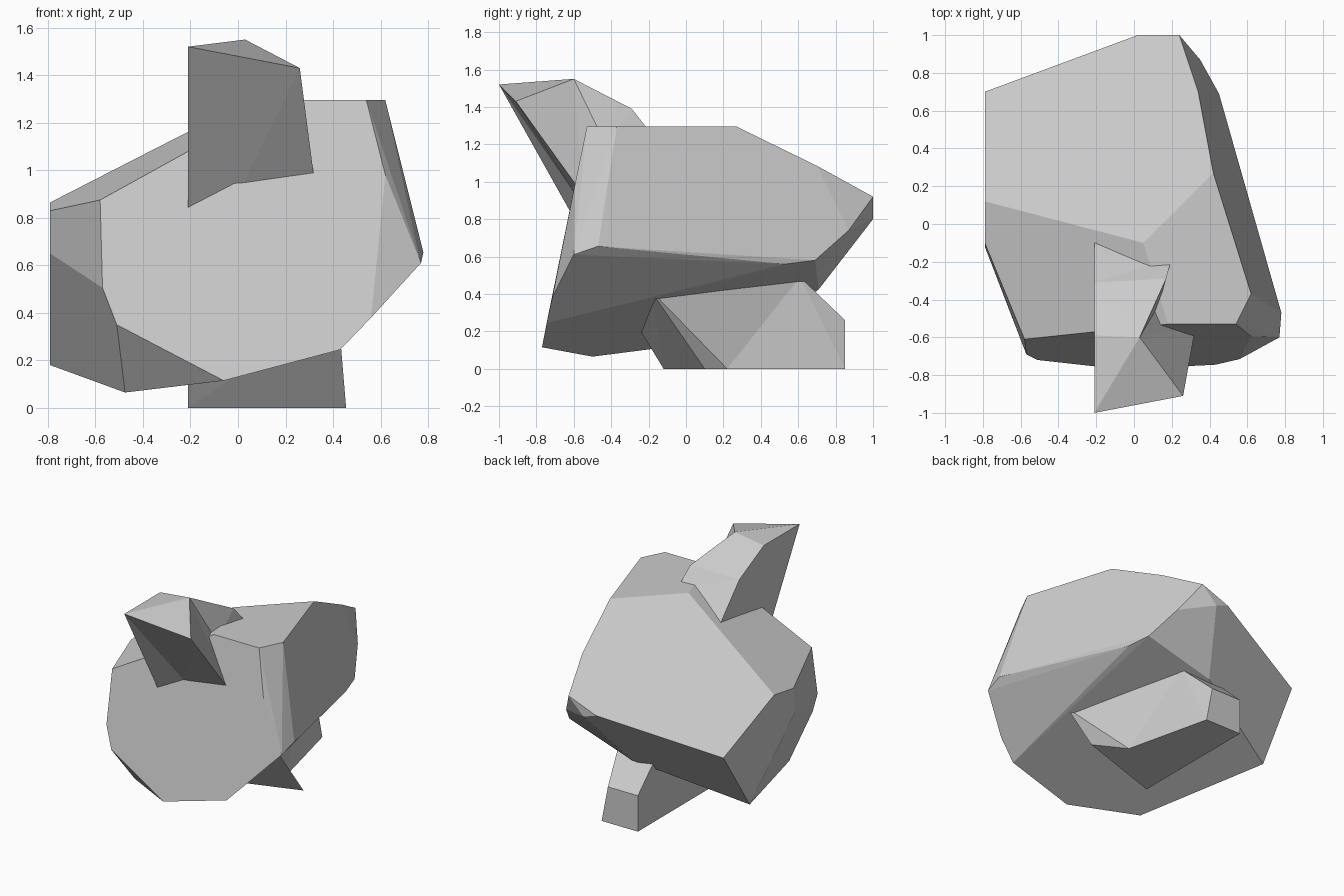
import bpy, bmesh, math


def finish(bm, name):
    bmesh.ops.recalc_face_normals(bm, faces=bm.faces[:])
    mesh = bpy.data.meshes.new(name)
    bm.to_mesh(mesh)
    bm.free()
    obj = bpy.data.objects.new(name, mesh)
    bpy.context.collection.objects.link(obj)
    return obj


def hull(name, points):
    """Convex faceted block around a few corner points."""
    bm = bmesh.new()
    for p in points:
        bm.verts.new(p)
    res = bmesh.ops.convex_hull(bm, input=bm.verts[:])
    loose = [v for v in bm.verts if not v.link_faces]
    bmesh.ops.delete(bm, geom=loose, context='VERTS')
    bmesh.ops.dissolve_limit(bm, angle_limit=math.radians(4),
                             verts=bm.verts[:], edges=bm.edges[:])
    return finish(bm, name)


def faceted(name, points, faces):
    """Closed faceted spur from corners and faces."""
    bm = bmesh.new()
    vs = [bm.verts.new(p) for p in points]
    for f in faces:
        bm.faces.new([vs[i] for i in f])
    bmesh.ops.triangulate(bm, faces=bm.faces[:])
    return finish(bm, name)


# main boulder body
hull("body", [
    # flat top
    (.54, -.53, 1.295), (.62, -.37, 1.295), (.42, .27, 1.295),
    (.05, -.10, 1.295), (.18, -.53, 1.295),
    # front rim
    (.62, -.595, .98), (.77, -.60, .61), (.78, -.47, .655),
    (.56, -.715, .38), (.43, -.745, .245), (-.06, -.77, .115),
    (-.35, -.735, .285), (-.51, -.72, .35), (-.57, -.69, .505),
    (-.58, -.61, .875),
    # left side
    (-.79, .12, .865), (-.79, -.10, .83), (-.79, -.12, .65),
    (-.79, .40, .18), (-.79, .70, .63), (-.475, -.50, .065),
    # back and lower right
    (.02, 1.0, .835), (.24, 1.0, .92), (.12, 1.0, .80), (.34, .70, 1.085),
    (.35, .87, .74), (.45, .69, .58), (.49, .53, .56), (-.06, .71, .425),
])

# upper spur, leaning out of the front
faceted("upper_spur", [
    (-.21, -1.0, 1.52), (.26, -.91, 1.43), (.03, -.60, 1.55),
    (-.21, -.59, 1.52), (-.21, -.31, 1.38), (.17, -.29, 1.39),
    (-.21, -.06, 1.11), (.20, -.18, 1.25), (-.21, -.58, .77),
    (0, -.57, .90), (.325, -.55, .93), (.13, -.43, 1.20),
], [
    (0, 1, 2), (0, 2, 3), (3, 2, 5, 4), (4, 5, 7, 6), (0, 3, 4, 6, 8),
    (0, 8, 9), (0, 9, 1), (1, 9, 10), (1, 10, 2), (2, 10, 11),
    (2, 11, 5), (5, 11, 7), (6, 7, 11, 10, 9, 8),
])

# lower spur, the foot it stands on
faceted("foot", [
    (-.21, -.12, 0), (.455, .10, 0), (.23, .22, 0), (.08, .85, 0),
    (-.21, .85, 0), (.03, .85, .26), (-.21, .85, .26), (.10, .61, .49),
    (-.21, .61, .49), (.42, -.19, .42), (-.21, -.26, .23),
], [
    (0, 1, 2, 3, 4), (3, 4, 6, 5), (5, 6, 8, 7), (2, 3, 5, 7),
    (1, 2, 7, 9), (0, 1, 9, 10), (0, 4, 6, 8, 10), (7, 8, 10, 9),
])
